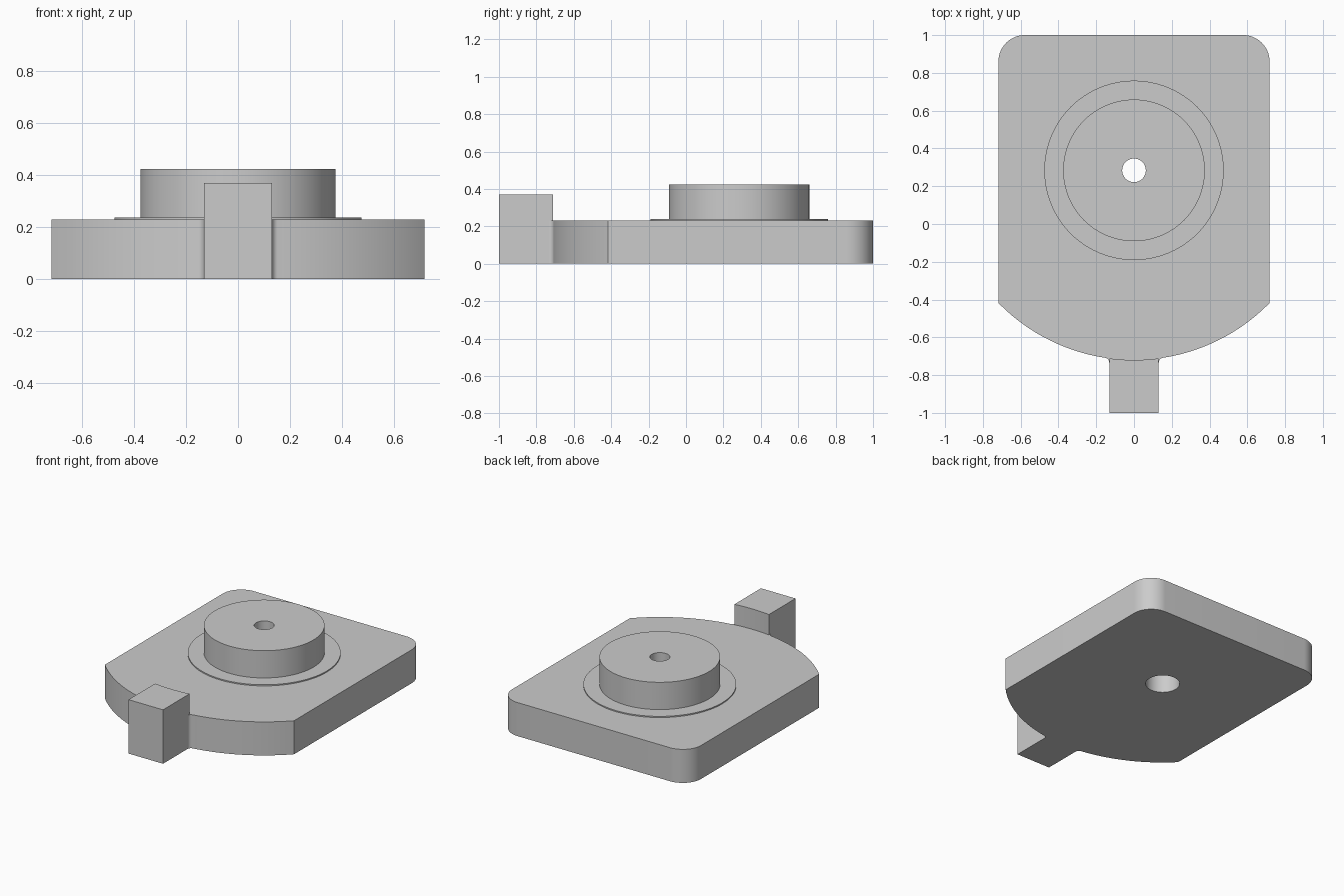
import bpy, bmesh
from math import sin, cos, pi, sqrt, atan2

cube = bpy.data.objects.get("Cube")
if cube:
    bpy.data.objects.remove(cube, do_unlink=True)

grey = bpy.data.materials.new("plain grey")
grey.use_nodes = True
colour = (0.6, 0.6, 0.6, 1)
grey.diffuse_color = colour
grey.node_tree.nodes["Principled BSDF"].inputs["Base Color"].default_value = colour

HUB_Y = 0.284       # centre of the hub and of the curved front edge
FRONT_R = 1.004
HALF_W = 0.718
TAB_W = 0.131
PLATE_H = 0.23


def arc(cx, cy, r, start, end, steps):
    return [(cx + r * cos(start + (end - start) * i / steps),
             cy + r * sin(start + (end - start) * i / steps)) for i in range(steps + 1)]


def circle(r):
    return arc(0, HUB_Y, r, 0, 2 * pi, 96)[:-1]


def prism(name, loops, z0, z1):
    """Extrude an outline, with optional hole loops, from z0 up to z1."""
    bm = bmesh.new()
    edges = []
    for loop in loops:
        vs = [bm.verts.new((x, y, z0)) for x, y in loop]
        edges += [bm.edges.new((a, b)) for a, b in zip(vs, vs[1:] + vs[:1])]
    bmesh.ops.triangle_fill(bm, edges=edges, use_beauty=True)
    top = bmesh.ops.extrude_face_region(bm, geom=bm.faces[:], use_keep_orig=True)
    moved = [v for v in top["geom"] if isinstance(v, bmesh.types.BMVert)]
    bmesh.ops.translate(bm, verts=moved, vec=(0, 0, z1 - z0))
    bmesh.ops.recalc_face_normals(bm, faces=bm.faces[:])
    mesh = bpy.data.meshes.new(name)
    bm.to_mesh(mesh)
    bm.free()
    mesh.materials.append(grey)
    obj = bpy.data.objects.new(name, mesh)
    bpy.context.collection.objects.link(obj)
    bpy.ops.object.select_all(action='DESELECT')
    obj.select_set(True)
    bpy.context.view_layer.objects.active = obj
    bpy.ops.object.shade_smooth_by_angle(angle=pi / 6)
    return obj


def front_angle(x):
    """Angle on the curved front edge at a given x."""
    return atan2(-sqrt(FRONT_R ** 2 - x * x), x)


# Base plate: right half outline from the tab to the back edge, then mirrored
fillet = 0.025
fx = TAB_W + fillet
fy = HUB_Y - sqrt((FRONT_R + fillet) ** 2 - fx * fx)
touch = atan2(HUB_Y - fy, -fx)
half = arc(0, HUB_Y, FRONT_R, -pi / 2, front_angle(TAB_W), 6)
half += arc(fx, fy, fillet, pi, touch, 8)
touch_x = fx + fillet * cos(touch)
half += arc(0, HUB_Y, FRONT_R, front_angle(touch_x), front_angle(HALF_W), 32)[1:]
corner = 0.14
half += arc(HALF_W - corner, 1 - corner, corner, 0, pi / 2, 16)
outline = half + [(-x, y) for x, y in reversed(half[1:])]
prism("base_plate", [outline, circle(0.108)], 0, PLATE_H)

# Front tab, its back following the curved plate edge
tab = [(-TAB_W, -1), (TAB_W, -1)]
tab += arc(0, HUB_Y, FRONT_R, front_angle(TAB_W), front_angle(-TAB_W), 12)
prism("front_tab", [tab], 0, 0.37)

# Thin collar and raised hub, both bored through
prism("hub_collar", [circle(0.475), circle(0.0625)], PLATE_H, 0.238)
prism("hub", [circle(0.375), circle(0.0625)], 0.238, 0.425)
